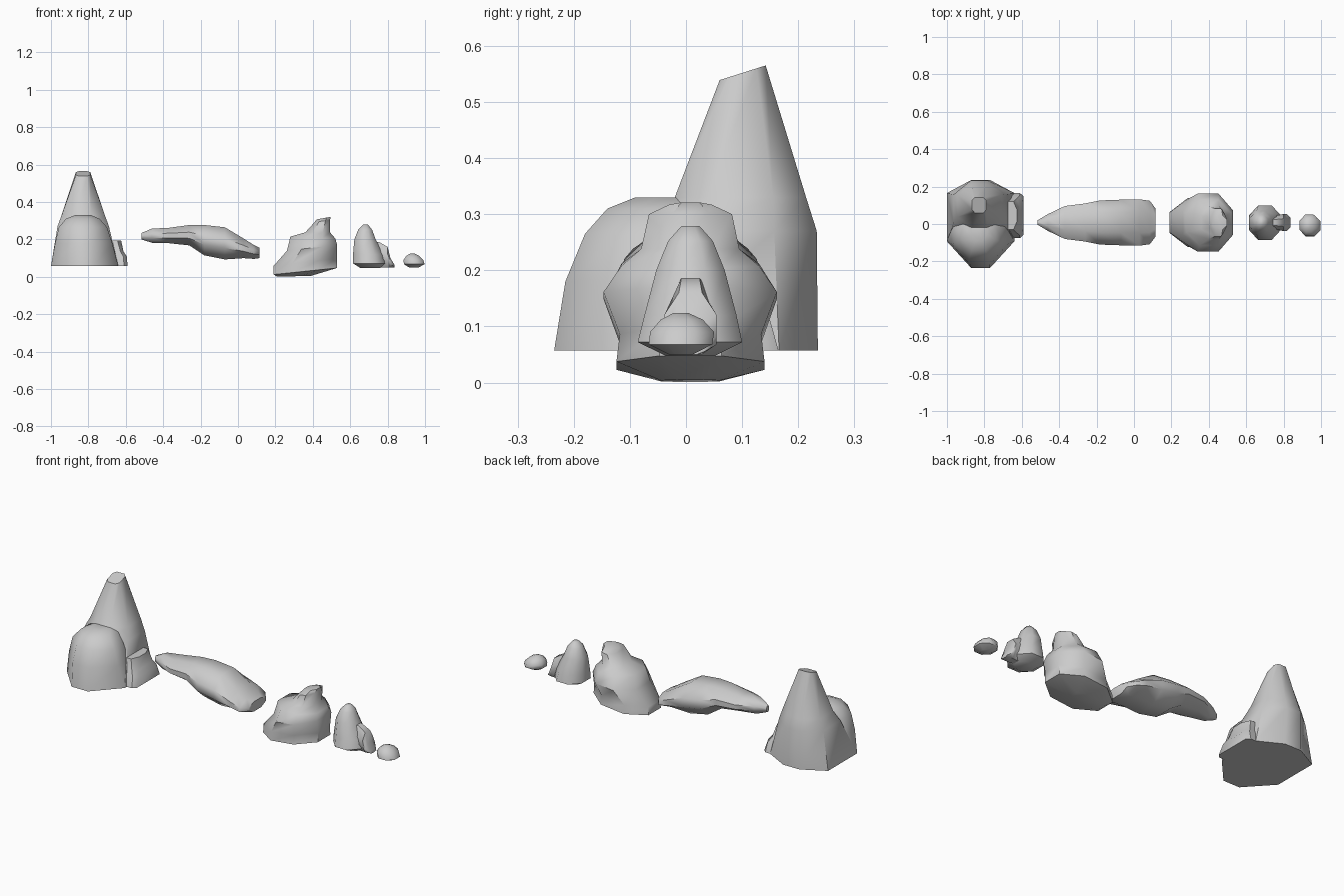
import bpy, bmesh, math
from mathutils import Vector


def loft(name, rings):
    """Skin 8-sided rings (centre, u, v, a, b); a and b set the flat side lengths."""
    bm = bmesh.new()
    loops = []
    for c, u, v, a, b in rings:
        pts = [(1, -a), (1, a), (b, 1), (-b, 1), (-1, a), (-1, -a), (-b, -1), (b, -1)]
        loops.append([bm.verts.new(c + u * p + v * q) for p, q in pts])
    for lo, hi in zip(loops, loops[1:]):
        for i in range(8):
            j = (i + 1) % 8
            bm.faces.new((lo[i], lo[j], hi[j], hi[i]))
    bm.faces.new(loops[0][::-1])
    bm.faces.new(loops[-1])
    bmesh.ops.recalc_face_normals(bm, faces=bm.faces)
    mesh = bpy.data.meshes.new(name)
    bm.to_mesh(mesh)
    bm.free()
    obj = bpy.data.objects.new(name, mesh)
    bpy.context.collection.objects.link(obj)
    bpy.ops.object.select_all(action='DESELECT')
    obj.select_set(True)
    bpy.context.view_layer.objects.active = obj
    bpy.ops.object.shade_smooth_by_angle(angle=math.radians(50))
    return obj


def level(z, x0, x1, y0, y1, dx=0, dy=0, a=.42, b=.42):
    """Horizontal ring; dx, dy are the height rises across x and y."""
    return (Vector(((x0 + x1) / 2, (y0 + y1) / 2, z)),
            Vector(((x1 - x0) / 2, 0, dx / 2)),
            Vector((0, (y1 - y0) / 2, dy / 2)), a, b)


def slab(x, w, z0, z1, y=.008, a=.3, b=.45):
    """Upright ring across the x axis."""
    return (Vector((x, y, (z0 + z1) / 2)), Vector((0, w, 0)),
            Vector((0, 0, (z1 - z0) / 2)), a, b)


# Tall peak with front shoulder and side ledge
loft("tall_rock_peak", [
    level(.057, -1, -.64, -.16, .235, a=.65, b=.28),
    level(.27, -.965, -.69, -.07, .233, a=.5, b=.32),
    level(.33, -.943, -.712, -.02, .214, a=.5, b=.35),
    level(.552, -.867, -.79, .06, .142, dy=.026, a=.6, b=.6)])
loft("tall_rock_shoulder", [
    level(.057, -1, -.64, -.235, .12, a=.2, b=.28),
    level(.18, -.978, -.672, -.215, .1, a=.3, b=.35),
    level(.265, -.958, -.7, -.18, .06, a=.35, b=.4),
    level(.31, -.92, -.74, -.14, .05, a=.4, b=.4),
    level(.33, -.87, -.785, -.09, .03)])
loft("tall_rock_ledge", [
    level(.057, -.78, -.59, -.075, .165, a=.85, b=.8),
    level(.11, -.78, -.595, -.06, .15, a=.7, b=.8),
    level(.135, -.78, -.612, -.045, .135, a=.6, b=.8),
    level(.195, -.78, -.625, -.03, .12, a=.4, b=.75)])

# Long low rock
loft("long_rock", [
    slab(-.515, .012, .2, .235),
    slab(-.46, .045, .182, .258),
    slab(-.37, .088, .18, .262),
    slab(-.26, .102, .168, .277),
    slab(-.18, .118, .115, .277),
    slab(-.07, .122, .093, .265),
    slab(.03, .124, .1, .205),
    slab(.085, .116, .096, .17),
    slab(.115, .075, .1, .155)])

# Broad rock with a leaning cap
loft("broad_rock", [
    level(.003, .21, .39, -.045, .06, dx=.004),
    level(.03, .19, .53, -.124, .14, dx=.035),
    level(.078, .19, .53, -.118, .134, dx=.04),
    level(.155, .262, .53, -.147, .162, dx=.03),
    level(.21, .28, .52, -.115, .13, dx=-.01),
    level(.238, .36, .492, -.08, .095),
    level(.298, .41, .492, -.066, .082, dx=.01),
    level(.314, .42, .496, -.03, .046, dx=.014)])

# Small upright rock with a side nub
loft("small_rock", [
    level(.047, .655, .76, -.035, .05),
    level(.072, .615, .785, -.086, .1),
    level(.12, .615, .775, -.074, .09),
    level(.2, .622, .736, -.053, .069),
    level(.252, .643, .717, -.032, .048),
    level(.279, .668, .695, -.008, .024)])
loft("small_rock_nub", [
    slab(.69, .05, .05, .18),
    slab(.755, .036, .05, .186),
    slab(.8, .046, .05, .16),
    slab(.815, .046, .05, .1),
    slab(.836, .025, .05, .065)])

# Pebble
loft("pebble", [
    level(.05, .915, .965, -.03, .012),
    level(.068, .887, .998, -.066, .047),
    level(.09, .885, .99, -.064, .05),
    level(.112, .9, .968, -.045, .03),
    level(.124, .92, .945, -.022, .004)])
